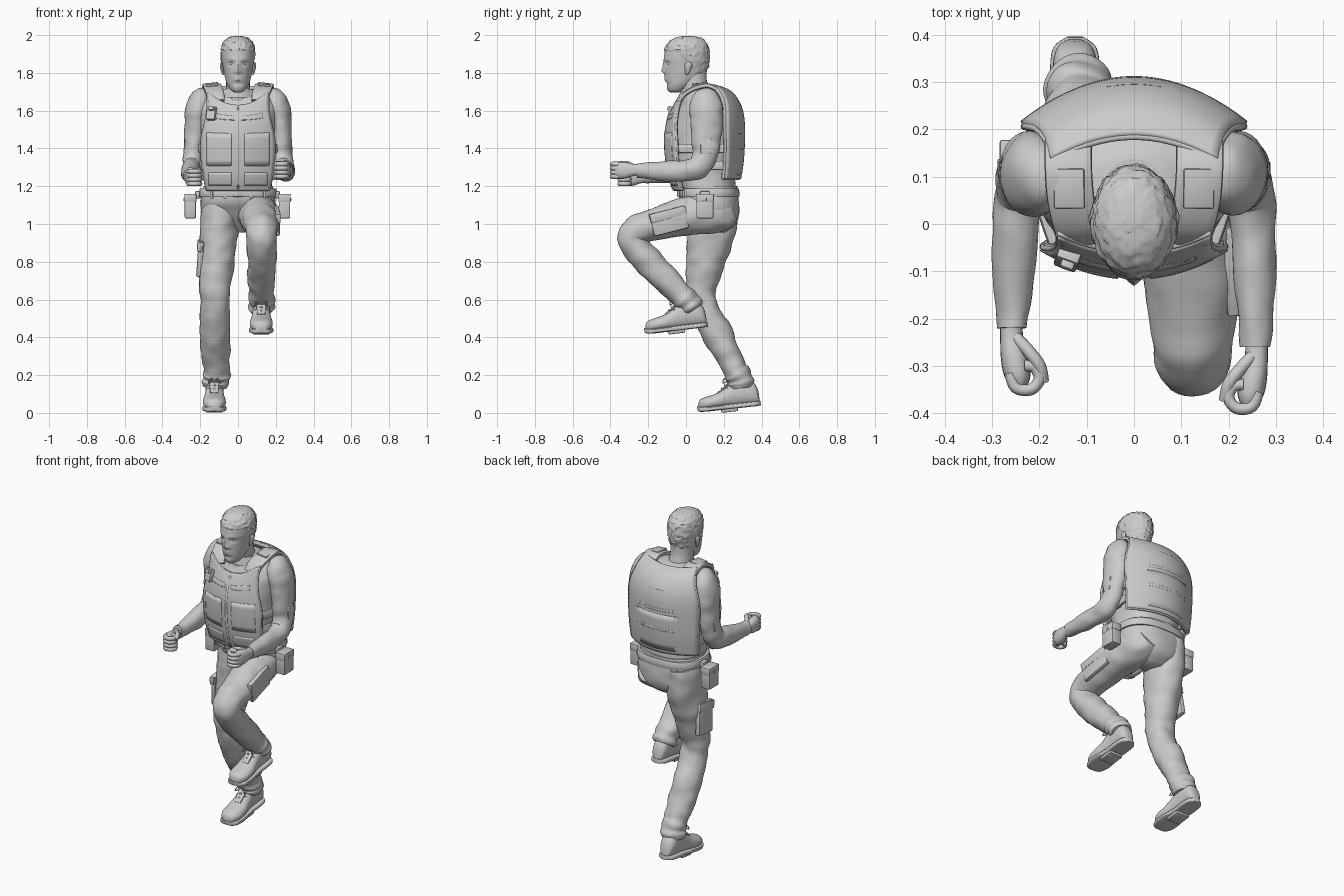
import bpy, bmesh, math
from mathutils import Vector, noise
X = Vector((1, 0, 0))
Y, Z = Vector((0, 1, 0)), Vector((0, 0, 1))

def add(name, bm):
    bmesh.ops.recalc_face_normals(bm, faces=bm.faces)
    me = bpy.data.meshes.new(name)
    bm.to_mesh(me)
    bm.free()
    ob = bpy.data.objects.new(name, me)
    bpy.context.collection.objects.link(ob)
    return ob

def spline(s, sub):
    """Catmull-Rom through tuples of numbers"""
    out = []
    for i in range(len(s) - 1):
        a, b, c, d = s[max(i - 1, 0)], s[i], s[i + 1], s[min(i + 2, len(s) - 1)]
        for k in range(sub):
            t = k / sub
            out.append([0.5 * (2*q + (r - p)*t + (2*p - 5*q + 4*r - w)*t*t + (3*q - p - 3*r + w)*t**3)
                        for p, q, r, w in zip(a, b, c, d)])
    return out + [list(s[-1])]

def loft(name, secs, n=24, sub=4, e=2.0, flat=None, wr=0, fr=13, fn=None):
    """Skin rings (x, y, z, half width, half depth); wr = cloth wrinkle size"""
    rows, bm, rings = spline(secs, sub), bmesh.new(), []
    for i, r in enumerate(rows):
        c = Vector(r[:3])
        t = flat or (Vector(rows[min(i + 1, len(rows) - 1)][:3]) - Vector(rows[max(i - 1, 0)][:3])).normalized()
        side = (X - t * X.dot(t)).normalized()
        up, ring = t.cross(side), []
        for k in range(n):
            a = 2 * math.pi * k / n
            u, v = math.cos(a), math.sin(a)
            d = side * math.copysign(abs(u)**(2/e), u) * r[3] + up * math.copysign(abs(v)**(2/e), v) * r[4]
            p = c + d
            if wr:
                p += d.normalized() * wr * noise.noise(Vector((p.x * fr, p.y * fr, p.z * fr * 1.5)))
            ring.append(bm.verts.new(fn(p, d) if fn else p))
        rings.append(ring)
    for a, b in zip(rings, rings[1:]):
        for k in range(n):
            bm.faces.new((a[k], a[(k+1) % n], b[(k+1) % n], b[k]))
    bm.faces.new(rings[0])
    bm.faces.new(rings[-1])
    return add(name, bm)

def box(name, loc, size, rot=(0, 0, 0), bev=0.006):
    bm = bmesh.new()
    bmesh.ops.create_cube(bm, size=1)
    bmesh.ops.scale(bm, vec=size, verts=bm.verts)
    bmesh.ops.bevel(bm, geom=bm.edges[:], offset=bev, segments=2, affect='EDGES', profile=0.5)
    ob = add(name, bm)
    ob.location, ob.rotation_euler = loc, rot
    return ob

def tube(name, pts, r, cyclic=False):
    cu = bpy.data.curves.new(name, 'CURVE')
    cu.dimensions, cu.bevel_depth, cu.bevel_resolution, cu.use_fill_caps = '3D', r, 2, True
    sp = cu.splines.new('POLY')
    sp.points.add(len(pts) - 1)
    for q, p in zip(sp.points, pts):
        q.co = (*p, 1)
    sp.use_cyclic_u = cyclic
    ob = bpy.data.objects.new(name, cu)
    bpy.context.collection.objects.link(ob)
    return ob

def sheet(name, rows, k, xs=None, zs=None, off=0, thick=0.006, piping=0, n=20):
    """Curved cloth panel; rows are (z, half width, y at middle, lift at edges); xs, zs cut a patch"""
    rr, bm, g = spline(rows, 5), bmesh.new(), []
    if zs:
        def at(z):
            for a, b in zip(rr, rr[1:]):
                if a[0] <= z <= b[0]:
                    f = (z - a[0]) / (b[0] - a[0])
                    return [p + (q - p) * f for p, q in zip(a, b)]
        rr = [at(zs[0] + (zs[1] - zs[0]) * i / 6) for i in range(7)]
    for z, hw, y0, lift in rr:
        x0, x1 = xs or (-hw, hw)
        line = []
        for i in range(n + 1):
            x = x0 + (x1 - x0) * i / n
            line.append(bm.verts.new((x, y0 + k*x*x - math.copysign(off, k), z + lift * (x / hw)**2)))
        g.append(line)
    for a, b in zip(g, g[1:]):
        for i in range(n):
            bm.faces.new((a[i], a[i+1], b[i+1], b[i]))
    if piping:
        edge = g[0] + [r[-1] for r in g[1:-1]] + g[-1][::-1] + [r[0] for r in g[-2:0:-1]]
        tube(name + "_piping", [v.co.copy() for v in edge], piping, True)
    m = add(name, bm).modifiers.new("thickness", 'SOLIDIFY')
    m.thickness, m.offset = thick, 0

# head, with face shaped by soft bumps
HEAD = [(0, -.06, 1.697, .02, .025), (0, -.047, 1.71, .04, .05), (0, -.03, 1.74, .058, .075),
        (0, -.01, 1.78, .07, .1), (0, .0, 1.83, .079, .114), (0, .003, 1.88, .087, .119),
        (0, .005, 1.93, .086, .113), (0, .008, 1.965, .072, .094), (0, .01, 1.987, .047, .062), (0, .01, 1.996, .012, .016)]
def g(v, c, w):
    return math.exp(-((v - c) / w)**2)
def face(p, d):
    if d.y < 0:
        x, z = abs(p.x), p.z
        p.y += .010 * g(x, .034, .018) * g(z, 1.85, .012) + .005 * g(x, 0, .03) * g(z, 1.742, .01)
        p.y -= g(x, 0, .013) * (.016 * g(z, 1.812, .016) + .008 * g(z, 1.84, .022))
        p.y -= .004 * g(x, .03, .025) * g(z, 1.872, .009) + .005 * g(x, .017, .009) * g(z, 1.806, .009)
        p.y -= .006 * g(x, 0, .022) * (g(z, 1.777, .006) + g(z, 1.763, .006))
    return p
def hairy(p, d):
    line = 1.91 if p.y < -.05 else 1.91 - .12 * min(1, (p.y + .05) / .1)
    f = max(0, min(1, (p.z - line) / .02 + .5))
    return p + d.normalized() * (-.008 + f * (.011 + .008 * noise.noise(p * 75)))
loft("head", HEAD, 64, 7, flat=Z, fn=face)
loft("hair", HEAD, 64, 7, flat=Z, fn=hairy)
loft("neck", [(0, .07, 1.62, .085, .085), (0, .05, 1.7, .066, .075), (0, .035, 1.76, .062, .075), (0, .03, 1.82, .06, .08)], flat=Z)
loft("shirt_collar", [(0, .065, 1.67, .1, .1), (0, .06, 1.70, .083, .09), (0, .055, 1.715, .074, .083)], flat=Z)
for s in (-1, 1):
    bm = bmesh.new()
    bmesh.ops.create_uvsphere(bm, u_segments=16, v_segments=10, radius=.0125)
    add("eye", bm).location = (s * .034, -.086, 1.85)
    loft("ear", [(s*.078, .005, 1.79, .005, .006), (s*.081, .007, 1.803, .008, .012), (s*.087, .012, 1.835, .009, .019),
                 (s*.088, .013, 1.85, .007, .016), (s*.086, .011, 1.858, .003, .007)], 12, flat=Z)

# torso and hips
loft("shirt", [(0, .12, 1.15, .185, .14), (0, .105, 1.22, .178, .155), (0, .09, 1.33, .185, .172), (0, .09, 1.45, .195, .176),
               (0, .1, 1.56, .21, .16), (0, .1, 1.62, .21, .135), (0, .095, 1.675, .172, .105), (0, .07, 1.715, .075, .075)],
     48, 5, 2.4, Z, .006)
loft("trouser_hips", [(0, .125, 1.2, .185, .145), (0, .13, 1.12, .198, .15), (0, .15, 1.06, .188, .13),
                      (0, .165, 1.0, .14, .10), (0, .16, .955, .06, .05)], 40, 4, 2.3, Z, .005)
loft("belt", [(0, .122, 1.142, .201, .156), (0, .122, 1.147, .206, .161), (0, .122, 1.183, .204, .159), (0, .122, 1.188, .198, .154)], 48, 2, 2.5, Z)
box("belt_buckle", (0, -.04, 1.165), (.055, .014, .042))
for s in (-1, 1):
    for x in (.07, .14):
        box("belt_loop", (s*x, -.035 + 1.0 * x * x, 1.165), (.014, .012, .06), (0, 0, s * 2 * x), .003)

# vest: front and back panels, bands, pockets
FRONT = [(1.18, .165, -.06, 0), (1.25, .18, -.085, 0), (1.35, .192, -.10, 0), (1.45, .192, -.105, 0),
         (1.52, .175, -.098, .01), (1.575, .162, -.082, .03), (1.625, .16, -.058, .07)]
BACK = [(1.24, .218, .278, 0), (1.35, .226, .293, 0), (1.5, .232, .298, 0), (1.58, .225, .292, 0),
        (1.64, .205, .272, 0), (1.69, .185, .235, .005), (1.715, .175, .185, .015)]
sheet("vest_front", FRONT, 1.5, thick=.02, piping=.006)
sheet("vest_back", BACK, -1.7, thick=.028, piping=.008)
sheet("vest_zip", FRONT, 1.5, (-.006, .006), (1.185, 1.615), .009, piping=.002, n=2)
for s in (-1, 1):
    for nm, a, b, z0, z1 in (("lower_pocket", .035, .155, 1.205, 1.27), ("chest_pocket", .035, .165, 1.31, 1.48),
                             ("chest_webbing", .02, .13, 1.55, 1.57)):
        sheet("vest_" + nm, FRONT, 1.5, (min(s*a, s*b), max(s*a, s*b)), (z0, z1), .0105, .005, .0018)
    loft("vest_shoulder_strap", [(s*.115, -.035, 1.65, .045, .012), (s*.122, -.005, 1.69, .048, .013), (s*.134, .055, 1.722, .05, .013),
                                 (s*.139, .12, 1.732, .05, .013), (s*.139, .175, 1.705, .05, .012)], 16, e=4)
    box("shoulder_pad", (s*.137, .075, 1.739), (.065, .085, .011), (.1, s*.1, 0), .004)
    for z in (1.31, 1.40):
        loft("vest_side_strap", [(s*.17, -.04, z, .012, .024), (s*.196, .04, z, .012, .024), (s*.21, .12, z, .01, .024),
                                 (s*.218, .21, z, .009, .024)], 12, e=4)
        box("strap_buckle", (s*.208, .11, z), (.02, .05, .054))
for z in (1.38, 1.5, 1.62):
    sheet("back_webbing", BACK, -1.7, (-.18, .18), (z, z + .016), .013, .004)
sheet("back_pouch", BACK, -1.7, (-.19, .19), (1.26, 1.48), .0125, .005, .002)
box("radio", (-.14, -.072, 1.585), (.05, .032, .072), (-.3, 0, -.35))
box("radio_clip", (-.14, -.083, 1.61), (.03, .028, .02), (-.3, 0, -.35))

# arms and fists; each side has its own reach and height
for s, dy, dz in ((-1, 0, -.012), (1, -.04, .012)):
    loft("sleeve", [(s*.165, .1, 1.695, .02, .03), (s*.185, .1, 1.68, .052, .065), (s*.208, .105, 1.62, .066, .088), (s*.22, .11, 1.54, .063, .085),
                    (s*.23, .108, 1.44, .055, .075), (s*.238, .1, 1.365, .052, .068), (s*.244, .066, 1.302, .051, .062), (s*.249, 0, 1.283, .049, .058),
                    (s*.254, -.09, 1.275 + dz/2, .046, .054), (s*.257, -.18 + dy, 1.27 + dz, .036, .044), (s*.257, -.22 + dy, 1.27 + dz, .033, .041)],
         28, 5, wr=.007)
    box("sleeve_patch", (s*.281, .105, 1.41), (.01, .055, .08), (0, s*-.08, 0), .004)
    z = 1.265 + dz * 1.6
    def P(x, y, h):
        return (s * x, y + dy, z + h)
    loft("hand", [P(.259, -.19, .004) + (.025, .03), P(.259, -.235, .002) + (.024, .031), P(.253, -.28, 0) + (.029, .043),
                  P(.247, -.32, 0) + (.028, .045), P(.243, -.345, 0) + (.016, .036)], 20, 4, 2.4, Y)
    for i in range(4):
        h = .033 - .022 * i
        path = spline([P(.262, -.315, h), P(.25, -.346, h), P(.218, -.35, h), P(.2, -.328, h), P(.21, -.303, h), P(.232, -.3, h)], 4)
        tube("finger", path, .0125)
    tube("thumb", spline([P(.25, -.24, .022), P(.222, -.27, .035), P(.2, -.3, .036), P(.193, -.333, .025)], 4), .0135)

# trouser legs: straight leg on -x, raised leg on +x
loft("trouser_standing", [(-.098, .14, 1.13, .092, .132), (-.1, .14, 1.02, .1, .136), (-.106, .122, .9, .1, .118), (-.115, .1, .78, .092, .1),
                          (-.12, .08, .64, .08, .078), (-.12, .105, .54, .078, .076), (-.122, .16, .43, .08, .08), (-.118, .22, .31, .075, .071),
                          (-.114, .26, .23, .068, .063), (-.114, .275, .205, .074, .07), (-.116, .285, .18, .068, .063),
                          (-.118, .29, .16, .073, .07), (-.12, .293, .135, .062, .06)], 32, 5, wr=.009)
loft("trouser_raised", [(.092, .235, 1.09, .06, .075), (.096, .19, 1.07, .09, .105), (.1, .11, 1.06, .1, .112), (.11, .0, 1.04, .104, .102),
                        (.12, -.13, 1.01, .097, .087), (.125, -.24, .975, .087, .081), (.125, -.285, .935, .083, .078),
                        (.125, -.265, .88, .079, .075), (.125, -.2, .80, .075, .077),
                        (.125, -.1, .70, .072, .073), (.124, -.03, .63, .066, .064), (.123, -.005, .605, .073, .069),
                        (.122, .015, .58, .066, .062), (.122, .03, .56, .07, .066), (.122, .04, .545, .058, .056)], 32, 5, wr=.009)

# cargo pockets and belt pouches
for nm, loc, size, rot in (("standing", (-.2, .11, .82), (.03, .13, .19), (.12, .07, 0)), ("raised", (.204, -.09, 1.015), (.026, .19, .12), (.25, 0, .06))):
    box("cargo_pocket_" + nm, loc, size, rot, .009)
    up = .065 if nm == "standing" else .036
    box("cargo_flap_" + nm, (loc[0] * 1.01, loc[1] - up * .15, loc[2] + up), (.029, size[1] + .006, .05), rot)
for x, y in ((-.252, .13), (.246, .1)):
    box("belt_pouch", (x, y, 1.09), (.06, .09, .12))
    box("pouch_flap", (x, y, 1.137), (.065, .096, .045))
    box("pouch_snap", (x * 1.13, y, 1.13), (.008, .016, .016), bev=.003)
    box("pouch_hanger", (x * .84, y, 1.155), (.03, .05, .04))

# boots, modelled level then pitched toe-down
UPPER = [(-.162, .03, .014), (-.15, .056, .038), (-.115, .068, .058), (-.06, .08, .06), (-.015, .102, .053),
         (.035, .135, .048), (.085, .15, .048), (.13, .13, .045), (.155, .095, .034), (.164, .055, .014)]
SOLE = [(-.169, .024, .016), (-.155, .016, .045), (-.11, .013, .063), (-.05, .013, .062), (.02, .013, .052), (.09, .013, .053), (.145, .013, .046), (.168, .014, .016)]
for loc, rx in (((-.125, .23, .02), .11), ((.123, -.05, .435), .12)):
    parts = [loft("boot_upper", [(0, y, h/2 + .01, a, h/2) for y, h, a in UPPER], 28, 4, 2.2, Y),
             loft("boot_sole", [(0, y, zc, a, .013) for y, zc, a in SOLE], 24, 4, 5, Y),
             box("boot_heel", (0, .112, .008), (.088, .09, .03)),
             loft("boot_collar", [(0, .068, .11, .048, .06), (0, .07, .15, .05, .061), (0, .072, .172, .048, .058), (0, .073, .178, .042, .052)], 24, 3, 2, Z),
             loft("boot_tongue", [(0, -.05, .09, .022, .006), (0, -.01, .118, .024, .006), (0, .02, .15, .026, .006), (0, .02, .18, .022, .005)], 12, 3, 4)]
    for i in range(5):
        y, h = -.045 + i * .017, .091 + i * .016
        parts.append(tube("boot_lace", [(-.033, y + .012, h - .012), (0, y, h + .006), (.033, y + .012, h - .012)], .0045))
    for s in (-1, 1):
        parts.append(tube("lace_loop", spline([(0, .01, .158), (s*.02, -.012, .162), (s*.032, -.018, .14), (s*.015, 0, .147)], 4), .003))
    for o in parts:
        o.location, o.rotation_euler = loc, (rx, 0, 0)

# smooth shading that keeps hard edges
for o in bpy.context.scene.objects:
    if o.type == 'MESH':
        o.select_set(True)
        bpy.context.view_layer.objects.active = o
bpy.ops.object.shade_smooth_by_angle(angle=math.radians(40))
